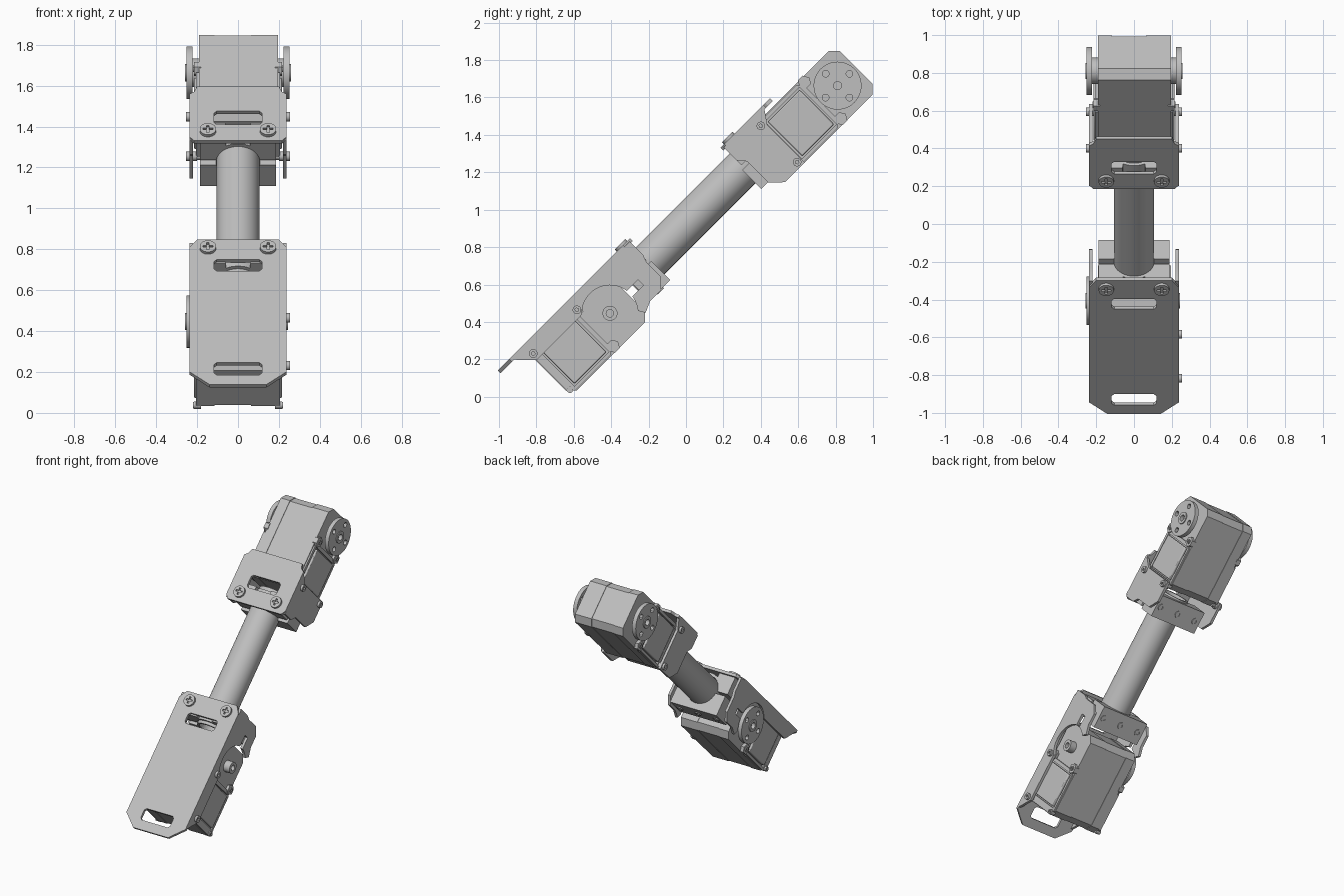
import bpy, bmesh
from math import sin, cos, pi, radians
from mathutils import Matrix, Vector

cube = bpy.data.objects.get("Cube")
if cube:
    bpy.data.objects.remove(cube, do_unlink=True)


def material(name, value):
    m = bpy.data.materials.new(name)
    m.use_nodes = True
    m.diffuse_color = (value, value, value, 1)
    m.node_tree.nodes["Principled BSDF"].inputs["Base Color"].default_value = (value, value, value, 1)
    return m


GREY = material("light_grey", 0.52)

# The arm is laid out as (x, u along the arm, v across it), then tilted
TILT = Matrix.Rotation(radians(45), 4, 'X')
AXES = {
    'v': Matrix.Identity(4),
    'x': Matrix(((0, 0, 1, 0), (1, 0, 0, 0), (0, 1, 0, 0), (0, 0, 0, 1))),
    'u': Matrix(((1, 0, 0, 0), (0, 0, -1, 0), (0, 1, 0, 0), (0, 0, 0, 1))),
}


def arc(cx, cy, r, a0=0, a1=360, n=32):
    full = abs(a1 - a0) == 360
    steps = n if full else n + 1
    return [(cx + r * cos(radians(a0 + (a1 - a0) * i / n)),
             cy + r * sin(radians(a0 + (a1 - a0) * i / n))) for i in range(steps)]


def rect(a0, a1, b0, b1, c=0.0):
    if not c:
        return [(a0, b0), (a1, b0), (a1, b1), (a0, b1)]
    return [(a0 + c, b0), (a1 - c, b0), (a1, b0 + c), (a1, b1 - c),
            (a1 - c, b1), (a0 + c, b1), (a0, b1 - c), (a0, b0 + c)]


def slab(name, axis, lo, hi, *loops, bevel=0.0):
    """Extrude an outline, with further loops as holes, from lo to hi along an axis."""
    curve = bpy.data.curves.new(name, 'CURVE')
    curve.dimensions = '2D'
    curve.fill_mode = 'BOTH'
    curve.extrude = (hi - lo) / 2
    for pts in loops:
        s = curve.splines.new('POLY')
        s.points.add(len(pts) - 1)
        for p, (a, b) in zip(s.points, pts):
            p.co = (a, b, 0, 1)
        s.use_cyclic_u = True
    tmp = bpy.data.objects.new(name + "_outline", curve)
    bpy.context.collection.objects.link(tmp)
    deps = bpy.context.evaluated_depsgraph_get()
    mesh = bpy.data.meshes.new_from_object(tmp.evaluated_get(deps))
    bpy.data.objects.remove(tmp, do_unlink=True)

    mid = (lo + hi) / 2
    offset = {'x': (mid, 0, 0), 'u': (0, mid, 0), 'v': (0, 0, mid)}[axis]
    mesh.transform(TILT @ Matrix.Translation(Vector(offset)) @ AXES[axis])
    bm = bmesh.new()
    bm.from_mesh(mesh)
    bmesh.ops.remove_doubles(bm, verts=bm.verts, dist=1e-5)
    if len(loops) == 1:
        bmesh.ops.dissolve_limit(bm, angle_limit=0.01, verts=bm.verts, edges=bm.edges)
    bmesh.ops.recalc_face_normals(bm, faces=bm.faces)
    bm.to_mesh(mesh)
    bm.free()
    mesh.materials.clear()
    mesh.materials.append(GREY)
    mesh.shade_smooth()
    mesh.set_sharp_from_angle(angle=radians(30))
    ob = bpy.data.objects.new(name, mesh)
    bpy.context.collection.objects.link(ob)
    if bevel:
        mod = ob.modifiers.new("bevel", 'BEVEL')
        mod.width = bevel
        mod.segments = 2
        mod.limit_method = 'ANGLE'
    return ob


def side_slab(name, side, lo, hi, *loops, **kw):
    a, b = sorted((side * lo, side * hi))
    return slab(name, 'x', a, b, *loops, **kw)


V = 0.603          # centre line of the servos
TUBE_V = 0.65      # centre line of the tube


def horn(name, side, u):
    holes = [arc(u + 0.09 * cos(a), V + 0.09 * sin(a), 0.018, n=12)
             for a in (0, pi / 2, pi, 3 * pi / 2)]
    side_slab(name, side, 0.222, 0.252, arc(u, V, 0.128, n=48), arc(u, V, 0.022, n=16), *holes)
    side_slab(name + "_neck", side, 0.19, 0.232, arc(u, V, 0.07))
    side_slab(name + "_hub", side, 0.24, 0.258, arc(u, V, 0.042), arc(u, V, 0.022, n=16))


def servo(name, u):
    # Three stacked case sections, the middle one slightly inset
    for part, x0, x1, inset in (("right_case", -0.19, -0.116, 0), ("middle_case", -0.118, 0.065, 0.003),
                                ("left_case", 0.063, 0.195, 0)):
        slab(f"{name}_{part}", 'x', x0, x1,
             rect(u - 0.46 + inset, u + 0.14 - inset, V - 0.166 + inset, V + 0.164 - inset, 0.042))
    for side, label in ((1, "left"), (-1, "right")):
        # Raised side panel with a border and corner lugs
        side_slab(f"{name}_{label}_panel", side, 0.185, 0.214,
                  rect(u - 0.40, u - 0.16, V - 0.132, V + 0.127), bevel=0.006)
        side_slab(f"{name}_{label}_frame", side, 0.185, 0.206,
                  rect(u - 0.455, u - 0.125, V - 0.16, V + 0.158, 0.03),
                  rect(u - 0.41, u - 0.15, V - 0.142, V + 0.137))
        for du in (-0.44, -0.112):
            for dv in (-0.137, 0.138):
                c = (u + du, V + dv)
                r = 0.018 if du < -0.2 else 0.036
                side_slab(f"{name}_{label}_lug", side, 0.18, 0.214, arc(*c, r, n=6 if du > -0.2 else 16))
                side_slab(f"{name}_{label}_lug_screw", side, 0.2, 0.22,
                          arc(*c, 0.016, n=16), arc(*c, 0.008, n=6))


def cross(cx, cy, s, w):
    return [(cx + a, cy + b) for a, b in (
        (s, -w), (s, w), (w, w), (w, s), (-w, s), (-w, w),
        (-s, w), (-s, -w), (-w, -w), (-w, -s), (w, -s), (w, -w))]


def plate_screws(name, u):
    for x in (-0.147, 0.147):
        slab(name, 'v', 0.805, 0.826, arc(x, u, 0.04), cross(x, u, 0.024, 0.006))
        slab(name + "_washer", 'v', 0.8, 0.815, arc(x, u, 0.036))


def clamp(name, u0, u1):
    # Lower half block and arched upper half, both seated around the tube
    slab(name + "_lower_half", 'u', u0, u1,
         [(-0.187, 0.645), (-0.187, 0.50), (0.187, 0.50), (0.187, 0.645)]
         + arc(0, TUBE_V, 0.107, -3, -177, 24))
    slab(name + "_upper_half", 'u', u0 + 0.015, u1 - 0.015,
         [(-0.187, 0.665), (-0.187, 0.792), (-0.06, 0.792)]
         + arc(0, TUBE_V, 0.125, 118, 62, 10) + [(0.06, 0.792), (0.187, 0.792), (0.187, 0.665)]
         + arc(0, TUBE_V, 0.107, 8, 172, 24))
    um = (u0 + u1) / 2
    for x in (-0.147, 0, 0.147):
        slab(name + "_screw", 'v', 0.494, 0.52, arc(x, um, 0.024, n=16), arc(x, um, 0.012, n=6))


def slot(u0, u1):
    return rect(-0.118, 0.118, u0, u1, 0.014)


def mirror(points):
    return points + [(-x, u) for x, u in reversed(points)]


# Tube
slab("arm_tube", 'u', 0.22, 1.24, arc(0, TUBE_V, 0.105, n=64), arc(0, TUBE_V, 0.088, n=64))

# Servos and output horns
LOW, HIGH = 0.028, 1.749
servo("lower_servo", LOW)
servo("upper_servo", HIGH)
horn("lower_right_horn", -1, LOW)
horn("upper_right_horn", -1, HIGH)
horn("upper_left_horn", 1, HIGH)
slab("lower_left_hub", 'x', 0.18, 0.244, arc(LOW, V, 0.04), arc(LOW, V, 0.02, n=16))

# Lower bracket: long face plate with two slots
slab("lower_bracket_plate", 'v', 0.79, 0.81,
     mirror([(0.14, -0.613), (0.238, -0.525), (0.238, 0.335), (0.2, 0.388)]),
     slot(0.172, 0.25), slot(-0.547, -0.463))
plate_screws("lower_plate_screw", 0.327)

# Lower bracket sides, cut away around the horn
lower_side = ([(-0.52, 0.80), (-0.425, 0.703), (-0.1, 0.703)]
              + arc(LOW, V, 0.15, 137, 8, 20)
              + [(0.26, 0.624), (0.26, 0.582)]
              + arc(LOW, V, 0.15, -8, -40, 6)
              + [(0.165, 0.47), (0.225, 0.497), (0.31, 0.497), (0.36, 0.55),
                 (0.36, 0.66), (0.375, 0.70), (0.375, 0.80)])

# Upper bracket: short face plate and sides
slab("upper_bracket_plate", 'v', 0.79, 0.81,
     mirror([(0.215, 1.072), (0.238, 1.1), (0.238, 1.395), (0.215, 1.41), (0.2, 1.446)]),
     slot(1.184, 1.276))
plate_screws("upper_plate_screw", 1.138)
upper_side = [(1.085, 0.80), (1.39, 0.80), (1.335, 0.72), (1.335, 0.436), (1.186, 0.436),
              (1.12, 0.50), (1.12, 0.66), (1.085, 0.70)]

for side, label in ((1, "left"), (-1, "right")):
    side_slab(f"lower_bracket_{label}_side", side, 0.219, 0.238, lower_side)
    side_slab(f"upper_bracket_{label}_side", side, 0.219, 0.238, upper_side)
    # Screws through the bracket sides
    spots = [(1.307, 0.741), (1.307, 0.467)]
    if side > 0:
        spots += [(-0.084, 0.741), (-0.414, 0.741)]
    for c in spots:
        side_slab(f"{label}_bracket_screw", side, 0.2, 0.254, arc(*c, 0.023, n=20), arc(*c, 0.01, n=6))

# Tube clamps
clamp("lower_clamp", 0.225, 0.382)
clamp("upper_clamp", 1.07, 1.227)
